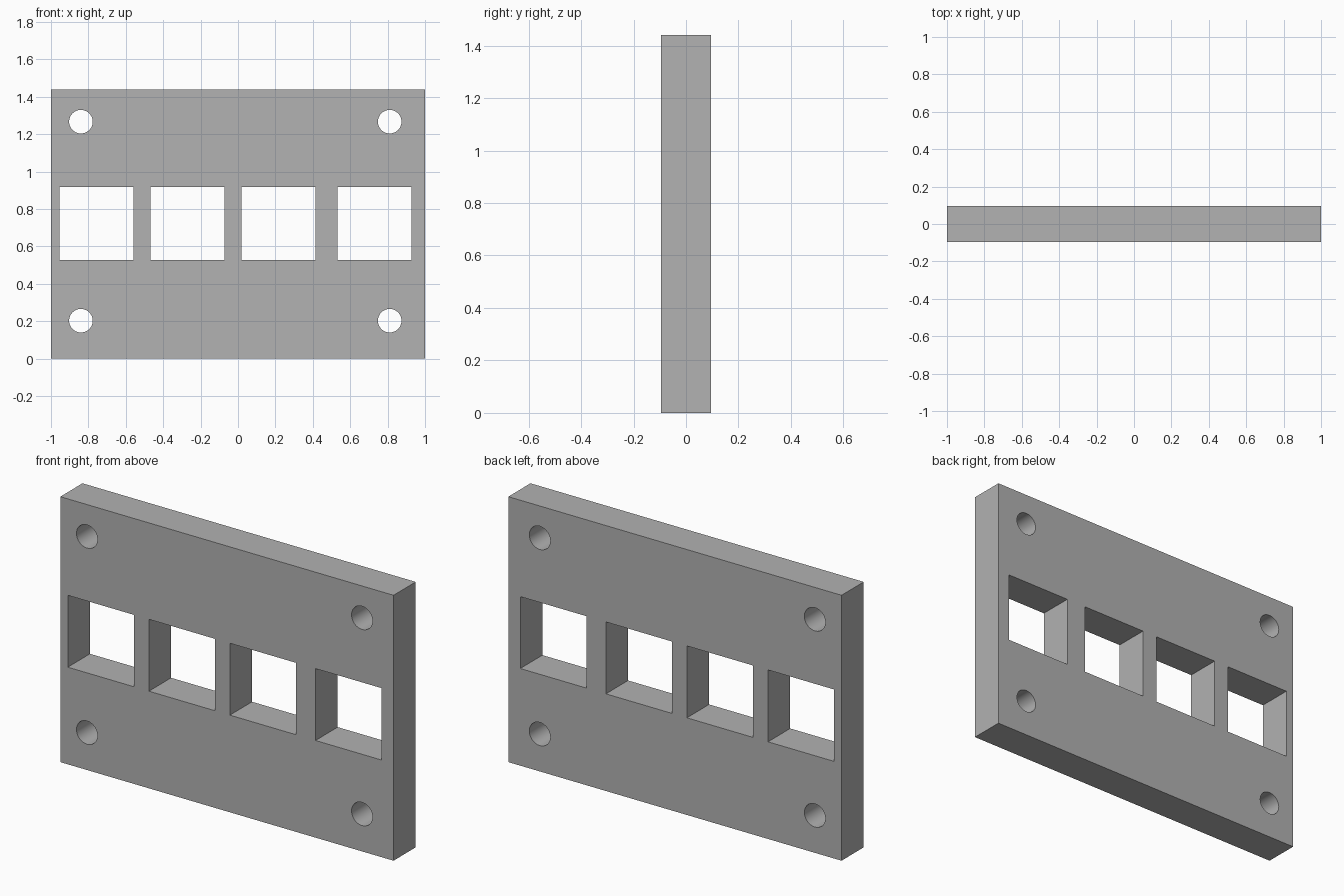
import bpy
import bmesh
from mathutils import Matrix, Vector
from math import pi, radians

cube = bpy.data.objects.get("Cube")
if cube:
    bpy.data.objects.remove(cube, do_unlink=True)

HEIGHT, THICK = 1.44, 0.19
WINDOW_LEFTS = (-0.955, -0.468, 0.018, 0.532)
WINDOW_W, WINDOW_LOW, WINDOW_TOP = 0.396, 0.527, 0.917
HOLE_XS, HOLE_ZS, HOLE_R = (-0.84, 0.811), (0.203, 1.267), 0.063

grey = bpy.data.materials.new("plain grey")
grey.use_nodes = True
colour = (0.445, 0.445, 0.445, 1)
grey.diffuse_color = colour
grey.node_tree.nodes["Principled BSDF"].inputs["Base Color"].default_value = colour


def add_box(bm, x0, x1, z0, z1, depth):
    place = Matrix.Translation(Vector(((x0 + x1) / 2, 0, (z0 + z1) / 2)))
    size = Matrix.Diagonal((x1 - x0, depth, z1 - z0, 1))
    bmesh.ops.create_cube(bm, size=1, matrix=place @ size)


def make_object(name, bm):
    mesh = bpy.data.meshes.new(name)
    bm.to_mesh(mesh)
    bm.free()
    mesh.materials.append(grey)
    obj = bpy.data.objects.new(name, mesh)
    bpy.context.collection.objects.link(obj)
    return obj


# Solid panel
bm = bmesh.new()
add_box(bm, -1, 1, 0, HEIGHT, THICK)
panel = make_object("mounting_panel", bm)

# Window and screw hole cutters
bm = bmesh.new()
for left in WINDOW_LEFTS:
    add_box(bm, left, left + WINDOW_W, WINDOW_LOW, WINDOW_TOP, THICK * 2)
for x in HOLE_XS:
    for z in HOLE_ZS:
        place = Matrix.Translation((x, 0, z)) @ Matrix.Rotation(pi / 2, 4, "X")
        bmesh.ops.create_cone(bm, cap_ends=True, segments=48, radius1=HOLE_R,
                              radius2=HOLE_R, depth=THICK * 2, matrix=place)
cutter = make_object("opening_cutter", bm)
cutter.hide_render = True

# Cut the openings, then drop the cutter
cut = panel.modifiers.new("openings", "BOOLEAN")
cut.operation = "DIFFERENCE"
cut.solver = "EXACT"
cut.object = cutter
bpy.ops.object.select_all(action="DESELECT")
panel.select_set(True)
bpy.context.view_layer.objects.active = panel
bpy.ops.object.modifier_apply(modifier=cut.name)
bpy.data.objects.remove(cutter, do_unlink=True)

# Smooth hole walls, sharp panel edges
bpy.ops.object.shade_smooth_by_angle(angle=radians(30))
